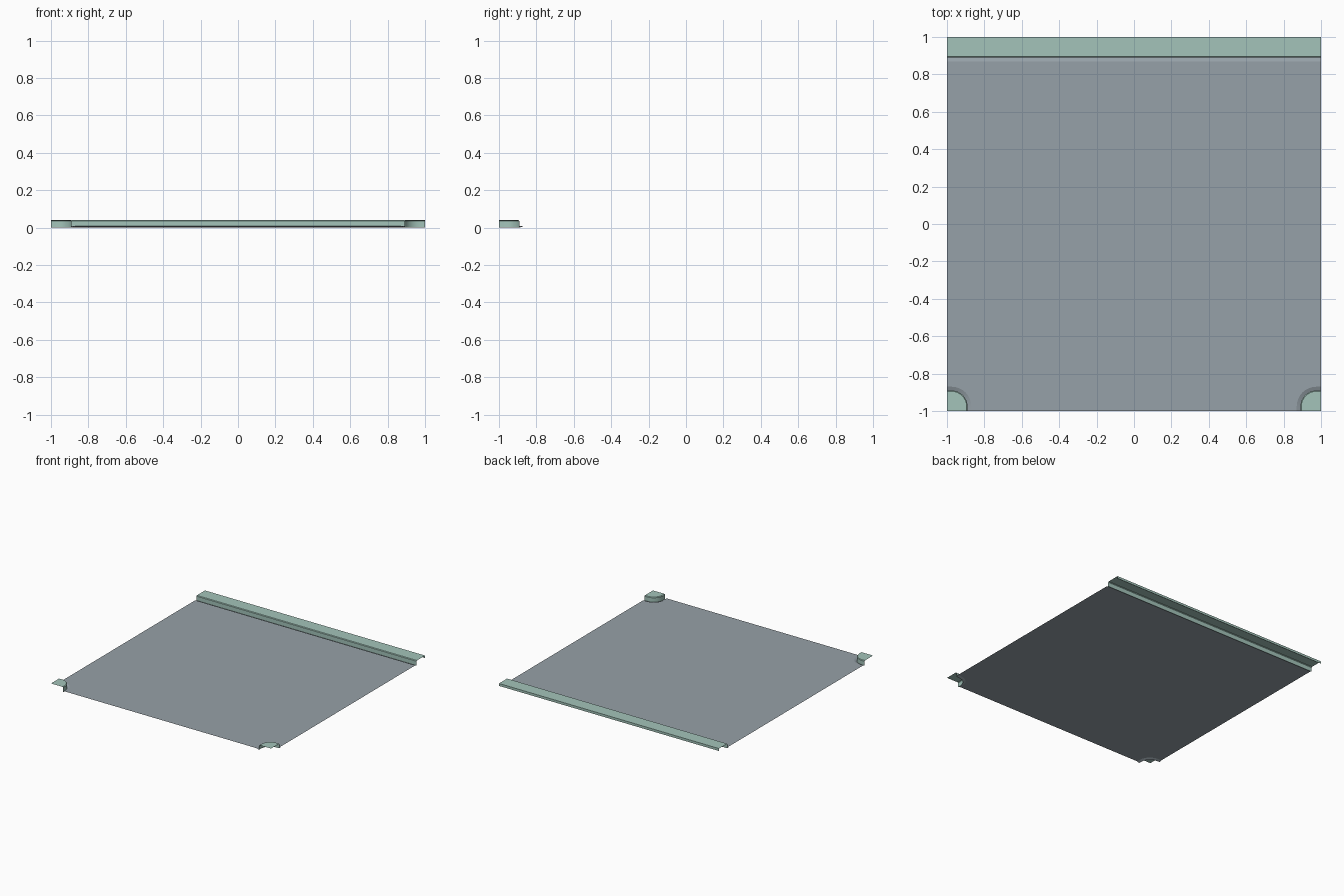
import bpy, math

if "Cube" in bpy.data.objects:
    bpy.data.objects.remove(bpy.data.objects["Cube"])

def material(name, rgb):
    m = bpy.data.materials.new(name)
    m.diffuse_color = (*rgb, 1)
    m.use_nodes = True
    m.node_tree.nodes["Principled BSDF"].inputs["Base Color"].default_value = m.diffuse_color
    return m

ASPHALT = material("asphalt grey", (0.305, 0.356, 0.392))
CONCRETE = material("pale green concrete", (0.366, 0.552, 0.491))

ROAD_Z, TOP_Z, BEV = 0.008, 0.04, 0.005
EDGE, WALL = 0.87, 0.89          # road edge and curb face, from the centre
C = 0.975                        # centre of the corner arcs
SEGS = 8

def make(name, verts, faces, mat, smooth=False):
    me = bpy.data.meshes.new(name)
    me.from_pydata(verts, [], faces)
    me.materials.append(mat)
    ob = bpy.data.objects.new(name, me)
    bpy.context.collection.objects.link(ob)
    if smooth:
        bpy.context.view_layer.objects.active = ob
        ob.select_set(True)
        bpy.ops.object.shade_smooth_by_angle(angle=math.radians(30))
        ob.select_set(False)
    return ob

def corner_path(inset, z, sx):
    """Rounded outline of a front corner, from the side edge to the front edge."""
    r = C - inset
    pts = [(1, C - r)]
    for i in range(SEGS + 1):
        a = math.pi / 2 * i / SEGS
        pts.append((C - r * math.sin(a), C - r * math.cos(a)))
    pts.append((C - r, 1))
    return [(sx * x, -y, z) for x, y in pts]

def loft(name, rows, mat, flip=False, smooth=False):
    """Skin of quads through rows of equal length."""
    n = len(rows[0])
    faces = []
    for j in range(len(rows) - 1):
        for i in range(n - 1):
            f = (j*n + i, j*n + i + 1, (j+1)*n + i + 1, (j+1)*n + i)
            faces.append(f[::-1] if flip else f)
    return make(name, [v for row in rows for v in row], faces, mat, smooth)

def straight(profile):
    return [[(-1, y, z), (1, y, z)] for y, z in profile]

# Road surface: strip between corners plus the outline around them
outline = corner_path(EDGE, ROAD_Z, -1) + corner_path(EDGE, ROAD_Z, 1)[::-1]
outline += [(1, EDGE, ROAD_Z), (-1, EDGE, ROAD_Z)]
make("road_surface", outline, [tuple(range(len(outline)))], ASPHALT)

# Back gutter and curb, open at both ends
loft("back_gutter", straight([(EDGE, ROAD_Z), (WALL, 0)]), ASPHALT)
loft("back_curb", straight([(WALL, 0), (WALL, TOP_Z - BEV), (WALL + BEV, TOP_Z),
                            (1, TOP_Z), (1, 0.02)]), CONCRETE)

# Front corner gutters and curbs, open towards the outside
for side, sx in (("left", -1), ("right", 1)):
    flip = sx > 0
    loft(side + "_corner_gutter",
         [corner_path(EDGE, ROAD_Z, sx), corner_path(WALL, 0, sx)],
         ASPHALT, flip, True)
    loft(side + "_corner_curb",
         [corner_path(WALL, 0, sx), corner_path(WALL, TOP_Z - BEV, sx),
          corner_path(WALL + BEV, TOP_Z, sx)], CONCRETE, flip, True)
    top = corner_path(WALL + BEV, TOP_Z, sx) + [(sx, -1, TOP_Z)]
    face = tuple(range(len(top)))
    make(side + "_corner_top", top, [face if sx > 0 else face[::-1]], CONCRETE)

# Turn every sheet's flat top upwards
for ob in bpy.context.collection.objects:
    if any(p.normal.z < -0.9 for p in ob.data.polygons):
        ob.data.flip_normals()
